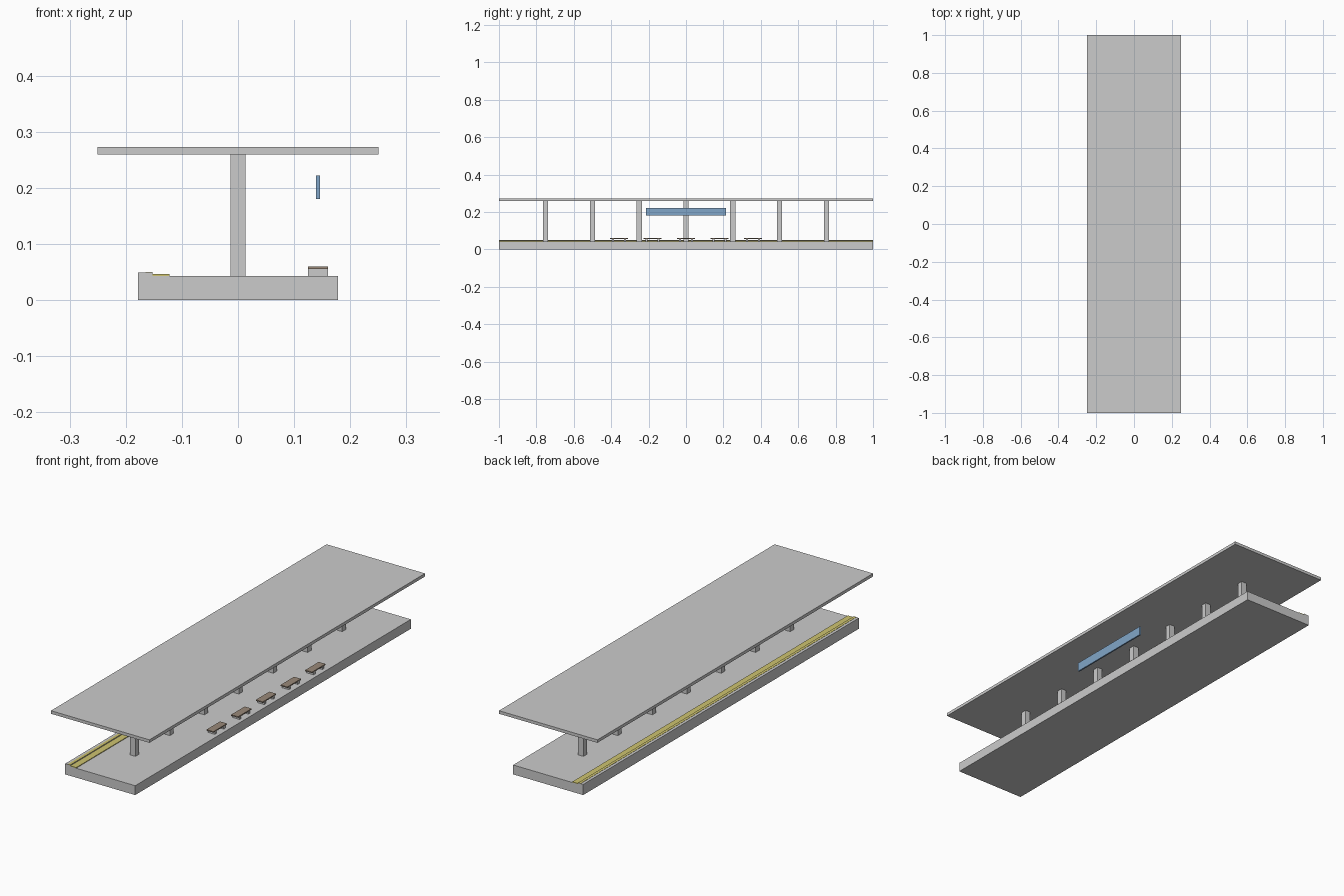
import bpy

if "Cube" in bpy.data.objects:
    bpy.data.objects.remove(bpy.data.objects["Cube"])


def material(name, rgb):
    m = bpy.data.materials.new(name)
    m.diffuse_color = (*rgb, 1)
    m.use_nodes = True
    m.node_tree.nodes["Principled BSDF"].inputs["Base Color"].default_value = m.diffuse_color
    return m


yellow = material("yellow", (0.62, 0.55, 0.16))
brown = material("brown", (0.32, 0.25, 0.19))
blue = material("blue", (0.22, 0.38, 0.58))


def box(name, xs, ys, zs, mat=None):
    """Box from its min/max ranges on each axis."""
    bpy.ops.mesh.primitive_cube_add(size=1, location=[(a + b) / 2 for a, b in (xs, ys, zs)])
    ob = bpy.context.object
    ob.name = name
    ob.scale = [b - a for a, b in (xs, ys, zs)]
    bpy.ops.object.transform_apply(location=False, rotation=False, scale=True)
    if mat:
        ob.data.materials.append(mat)
    return ob


FULL = (-1, 1)
DECK = 0.043

# Platform slab, raised edge and yellow safety strips
box("platform", (-0.178, 0.178), FULL, (0, DECK))
box("platform_edge", (-0.178, -0.152), FULL, (DECK, 0.049))
box("edge_strip", (-0.165, -0.152), FULL, (0.049, 0.050), yellow)
box("safety_strip", (-0.152, -0.122), FULL, (DECK, 0.046), yellow)

# Roof and its central row of pillars
box("roof", (-0.25, 0.25), FULL, (0.259, 0.273))
for i in range(-3, 4):
    y = i * 0.25
    box("pillar", (-0.0135, 0.0135), (y - 0.0135, y + 0.0135), (DECK, 0.259))

# Hanging sign
box("sign", (0.139, 0.146), (-0.213, 0.213), (0.18, 0.222), blue)

# Benches: wooden seat on two legs
for i in range(-2, 3):
    y = i * 0.179
    box("bench_seat", (0.125, 0.16), (y - 0.049, y + 0.049), (0.055, 0.060), brown)
    for s in (-1, 1):
        c = y + s * 0.032
        box("bench_leg", (0.125, 0.16), (c - 0.006, c + 0.006), (DECK, 0.055))
